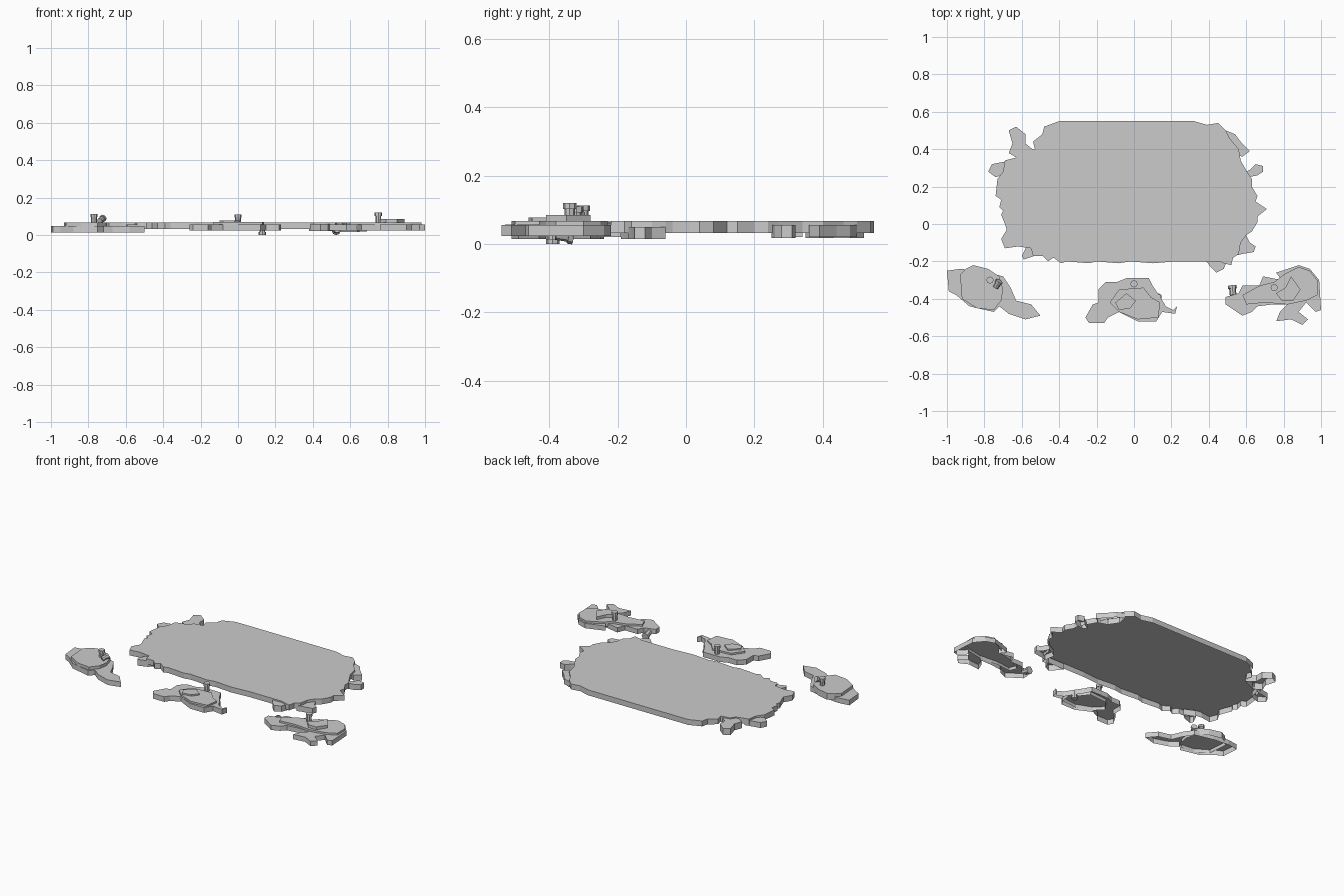
import bpy
import bmesh
from mathutils import Matrix, Vector

default_cube = bpy.data.objects.get("Cube")
if default_cube:
    bpy.data.objects.remove(default_cube, do_unlink=True)

# One stone grey for everything
stone = bpy.data.materials.new("stone grey")
stone.use_nodes = True
stone_colour = (.6, .6, .6, 1)
stone.diffuse_color = stone_colour
stone.node_tree.nodes["Principled BSDF"].inputs["Base Color"].default_value = stone_colour


def finish_object(name, mesh_builder):
    """Turn a bmesh into a flat shaded stone object."""
    mesh = bpy.data.meshes.new(name)
    mesh_builder.to_mesh(mesh)
    mesh_builder.free()
    mesh.materials.append(stone)
    part = bpy.data.objects.new(name, mesh)
    bpy.context.collection.objects.link(part)
    return part


def signed_area(outline):
    following = outline[1:] + outline[:1]
    return sum(a[0] * b[1] - b[0] * a[1] for a, b in zip(outline, following))


def plate(name, bottom, top, outline):
    """Flat topped shell with vertical walls, open underneath."""
    if signed_area(outline) < 0:
        outline = outline[::-1]
    builder = bmesh.new()
    upper = [builder.verts.new((x, y, top)) for x, y in outline]
    lower = [builder.verts.new((x, y, bottom)) for x, y in outline]
    builder.faces.new(upper)
    for index in range(len(outline)):
        previous = index - 1
        builder.faces.new((lower[previous], lower[index], upper[index], upper[previous]))
    return finish_object(name, builder)


def peg(name, start, end, radius=.015):
    """Eight sided post with a wider collar at its far end."""
    start, end = Vector(start), Vector(end)
    direction = end - start
    turn = direction.to_track_quat("Z", "Y").to_matrix().to_4x4()
    builder = bmesh.new()

    def drum(low, high, drum_radius):
        middle = start + direction * (low + high) / 2
        bmesh.ops.create_cone(builder, cap_ends=True, segments=8,
                              radius1=drum_radius, radius2=drum_radius,
                              depth=direction.length * (high - low),
                              matrix=Matrix.Translation(middle) @ turn)

    drum(0, .7, radius)
    drum(.7, 1, radius * 1.3)
    return finish_object(name, builder)


# Main ground, going round from the straight back edge
back_edge = [(-.4, .55), (.32, .55), (.39, .53), (.45, .54), (.49, .5)]
right_edge = [
    (.51, .46), (.56, .4), (.57, .34), (.61, .27), (.63, .24), (.63, .2),
    (.66, .15), (.65, .12), (.71, .08), (.66, .04), (.66, .01), (.63, -.04),
    (.6, -.06), (.57, -.1), (.56, -.16), (.53, -.18), (.52, -.22),
]
front_edge = [
    (.48, -.21), (.46, -.2), (.32, -.2), (.22, -.2), (.1, -.21), (-.02, -.2),
    (-.08, -.21), (-.2, -.2), (-.24, -.21), (-.36, -.2), (-.39, -.21),
    (-.43, -.18), (-.46, -.2), (-.49, -.17),
]
left_edge = [
    (-.54, -.17), (-.55, -.13), (-.62, -.12), (-.69, -.13), (-.71, -.08),
    (-.68, -.03), (-.69, 0), (-.71, .05), (-.7, .07), (-.72, .09),
    (-.71, .13), (-.74, .15), (-.73, .24), (-.7, .28), (-.69, .34),
    (-.61, .36), (-.59, .39), (-.53, .4), (-.54, .44), (-.49, .48),
    (-.48, .52),
]
plate("main_ground", .032, .067, back_edge + right_edge + front_edge + left_edge)

# Loose ledges tucked below the rim of the ground
plate("back_right_ledge", .02, .055, [
    (.49, .5), (.54, .48), (.57, .44), (.62, .39), (.58, .36), (.52, .38), (.48, .44)])
plate("right_ledge", .018, .055, [
    (.58, .27), (.62, .29), (.65, .32), (.69, .31), (.69, .28), (.66, .26), (.61, .25)])
plate("front_right_ledge", .015, .05, [
    (.53, -.1), (.6, -.06), (.62, -.1), (.65, -.12), (.64, -.15), (.58, -.16), (.54, -.17)])
plate("front_ledge", .02, .058, [
    (.38, -.19), (.41, -.23), (.44, -.26), (.48, -.24), (.5, -.19)])
plate("front_left_ledge", .015, .055, [
    (-.5, -.14), (-.53, -.17), (-.59, -.19), (-.6, -.17), (-.57, -.11)])
plate("left_ledge", .02, .055, [
    (-.66, .34), (-.71, .33), (-.76, .32), (-.78, .28), (-.74, .25), (-.68, .27)])
plate("back_left_ledge", .018, .06, [
    (-.53, .39), (-.58, .43), (-.58, .48), (-.63, .52), (-.67, .5),
    (-.65, .43), (-.67, .38), (-.62, .35)])

# Left islet: long low base with a rounded upper step
plate("left_islet_base", .014, .047, [
    (-1, -.25), (-.93, -.24), (-.82, -.25), (-.7, -.28), (-.66, -.34),
    (-.63, -.41), (-.55, -.43), (-.5, -.49), (-.58, -.51), (-.67, -.48),
    (-.72, -.44), (-.75, -.47), (-.88, -.44), (-.95, -.38), (-.99, -.36)])
plate("left_islet_step", .025, .066, [
    (-.93, -.27), (-.9, -.24), (-.86, -.22), (-.78, -.24), (-.72, -.28),
    (-.7, -.35), (-.71, -.41), (-.75, -.46), (-.84, -.45), (-.92, -.4)])

# Middle islet: three steps
plate("middle_islet_base", .024, .057, [
    (-.24, -.53), (-.26, -.5), (-.22, -.43), (-.19, -.42), (-.19, -.35),
    (-.15, -.31), (-.09, -.31), (-.04, -.29), (.08, -.29), (.1, -.33),
    (.14, -.39), (.17, -.44), (.21, -.46), (.23, -.44), (.22, -.48),
    (.15, -.47), (.12, -.52), (.02, -.52), (-.08, -.47), (-.14, -.5), (-.16, -.53)])
plate("middle_islet_step", .035, .068, [
    (-.13, -.42), (-.08, -.35), (.05, -.34), (.09, -.39), (.14, -.42),
    (.13, -.5), (.02, -.51), (-.08, -.47)])
plate("middle_islet_top", .06, .077, [
    (-.1, -.42), (-.04, -.37), (.01, -.41), (-.02, -.45), (-.08, -.46)])

# Right islet: ragged base and two steps
plate("right_islet_base", .024, .055, [
    (.58, -.33), (.56, -.37), (.49, -.39), (.49, -.43), (.52, -.45),
    (.58, -.49), (.63, -.47), (.66, -.44), (.74, -.43), (.82, -.43),
    (.78, -.47), (.76, -.52), (.84, -.51), (.9, -.54), (.93, -.51),
    (.88, -.47), (.92, -.42), (.97, -.47), (1, -.46), (.99, -.3),
    (.94, -.24), (.88, -.22), (.76, -.26), (.79, -.3), (.69, -.28), (.67, -.33)])
plate("right_islet_step", .035, .067, [
    (.58, -.38), (.67, -.33), (.75, -.31), (.8, -.27), (.88, -.23), (.94, -.25),
    (.98, -.3), (.98, -.38), (.92, -.41), (.82, -.43), (.7, -.42), (.6, -.43)])
plate("right_islet_top", .06, .085, [
    (.76, -.37), (.81, -.34), (.84, -.28), (.89, -.35), (.85, -.41), (.79, -.41)])

# Small posts standing on the islets and hanging from their rims
peg("left_post", (-.77, -.3, .06), (-.77, -.3, .113))
peg("left_leaning_post", (-.74, -.34, .075), (-.72, -.305, .09))
peg("middle_post", (0, -.32, .05), (0, -.32, .11))
peg("middle_hanging_post", (.13, -.39, .05), (.13, -.39, 0))
peg("right_post", (.75, -.34, .06), (.75, -.34, .12))
peg("right_leaning_post", (.53, -.38, .03), (.525, -.33, .022), .018)
